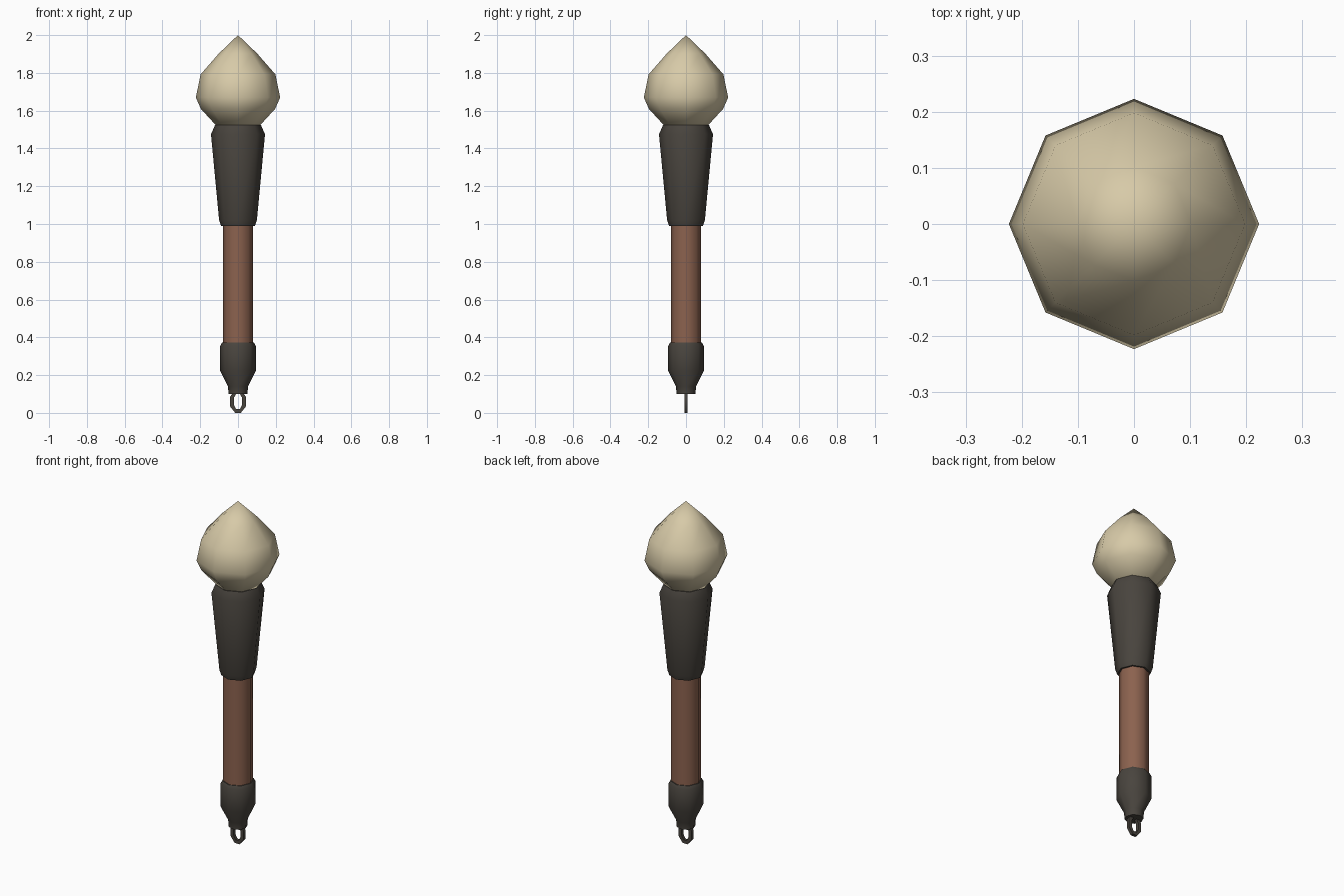
import bpy, bmesh, math

if "Cube" in bpy.data.objects:
    bpy.data.objects.remove(bpy.data.objects["Cube"])


def material(name, rgb):
    m = bpy.data.materials.new(name)
    m.diffuse_color = (*rgb, 1)
    m.use_nodes = True
    m.node_tree.nodes["Principled BSDF"].inputs["Base Color"].default_value = m.diffuse_color
    return m


bone = material("pale bone", (0.68, 0.59, 0.39))
wood = material("red brown wood", (0.26, 0.122, 0.077))
leather = material("dark leather", (0.066, 0.058, 0.048))


def finish(name, bm, mat, angle):
    bmesh.ops.recalc_face_normals(bm, faces=bm.faces)
    me = bpy.data.meshes.new(name)
    bm.to_mesh(me)
    bm.free()
    me.materials.append(mat)
    ob = bpy.data.objects.new(name, me)
    bpy.context.collection.objects.link(ob)
    bpy.ops.object.select_all(action='DESELECT')
    bpy.context.view_layer.objects.active = ob
    ob.select_set(True)
    bpy.ops.object.shade_smooth_by_angle(angle=math.radians(angle))
    return ob


def lathe(name, profile, mat, angle=50, sides=8):
    """Turn (radius, z) points, listed bottom to top, around z."""
    bm = bmesh.new()
    rings = []
    for r, z in profile:
        n = sides if r > 0 else 1
        rings.append([bm.verts.new((r * math.cos(math.tau * i / sides),
                                    r * math.sin(math.tau * i / sides), z))
                      for i in range(n)])
    for a, b in zip(rings, rings[1:]):
        for i in range(sides):
            j = (i + 1) % sides
            if len(b) == 1:
                bm.faces.new((a[i], a[j], b[0]))
            else:
                bm.faces.new((a[i], a[j], b[j], b[i]))
    for ring in (rings[0], rings[-1]):
        if len(ring) > 1:
            bm.faces.new(ring)
    return finish(name, bm, mat, angle)


# Pointed head
lathe("head", [(0.11, 1.515), (0.197, 1.61), (0.223, 1.67), (0.198, 1.792),
               (0.102, 1.902), (0, 2.0)], bone, 60)
# Flared collar below the head
lathe("upper_collar", [(0.09, 0.99), (0.1, 1.02), (0.143, 1.475), (0.122, 1.523)], leather)
# Wooden shaft
lathe("shaft", [(0.08, 0.34), (0.08, 1.01)], wood)
# Tapered pommel cap
lathe("pommel", [(0.05, 0.1), (0.053, 0.14), (0.094, 0.222), (0.094, 0.355),
                 (0.085, 0.372)], leather)

# Hanging loop: square-section octagonal ring standing in the xz plane
half = [(0.015, 0.0, 0.01, 0.02), (0.042, 0.034, 0.022, 0.042),
        (0.042, 0.085, 0.022, 0.08), (0.02, 0.118, 0.01, 0.1)]
path = half + [(-ox, oz, -ix, iz) for ox, oz, ix, iz in reversed(half)]
bm = bmesh.new()
sections = [[bm.verts.new(p) for p in ((ox, -0.009, oz), (ox, 0.009, oz),
                                       (ix, 0.009, iz), (ix, -0.009, iz))]
            for ox, oz, ix, iz in path]
for k, a in enumerate(sections):
    b = sections[(k + 1) % len(sections)]
    for i in range(4):
        j = (i + 1) % 4
        bm.faces.new((a[i], a[j], b[j], b[i]))
finish("hanging_loop", bm, leather, 50)
